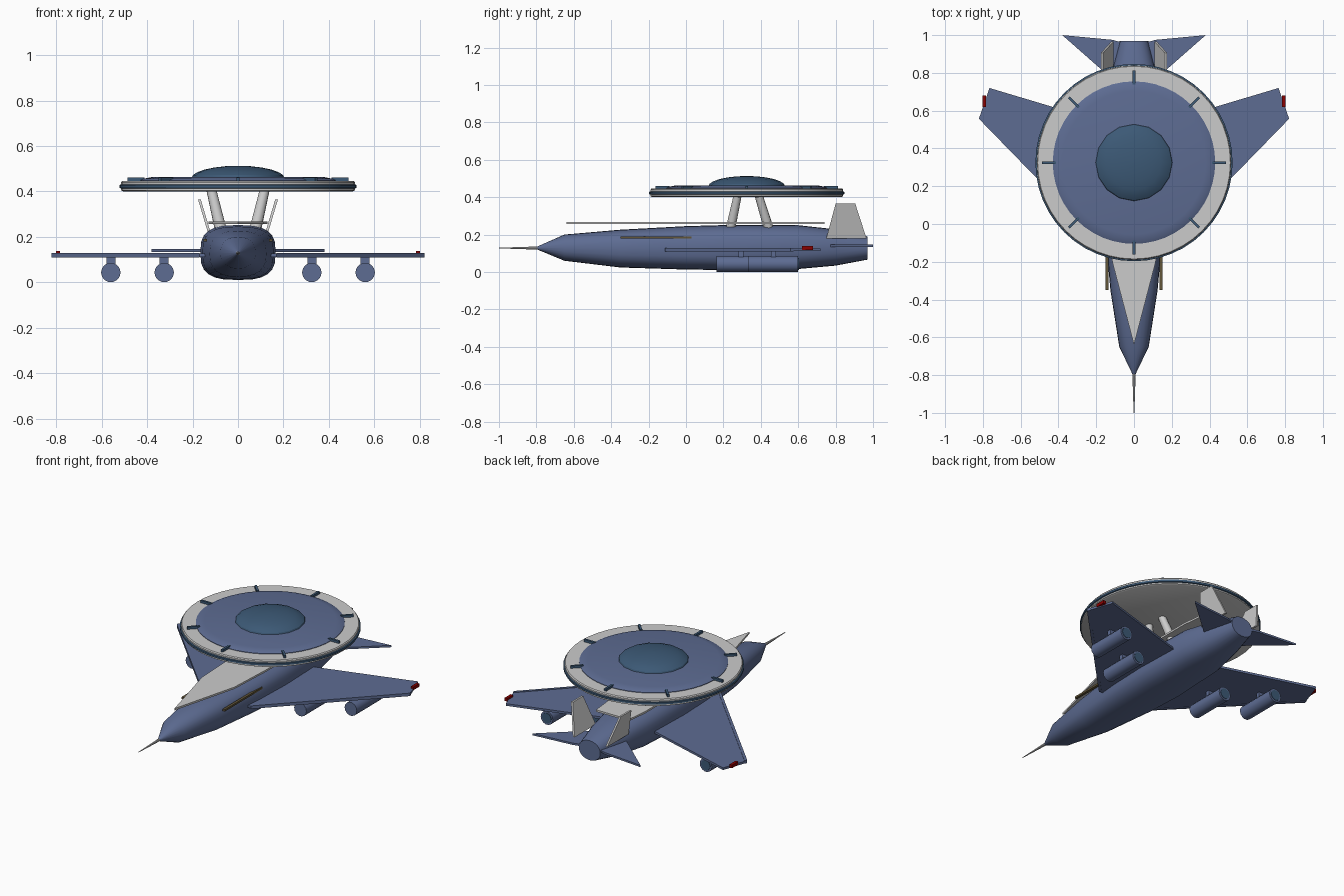
import bpy, bmesh, math
from mathutils import Vector

if "Cube" in bpy.data.objects:
    bpy.data.objects.remove(bpy.data.objects["Cube"])


def material(name, rgb):
    m = bpy.data.materials.new(name)
    m.diffuse_color = (*rgb, 1)
    m.use_nodes = True
    m.node_tree.nodes["Principled BSDF"].inputs["Base Color"].default_value = m.diffuse_color
    return m


BLUE = material("slate_blue", (0.11, 0.15, 0.29))
DARK = material("dark_blue", (0.045, 0.10, 0.18))
RED = material("red", (0.25, 0.0, 0.0))
BROWN = material("brown", (0.12, 0.09, 0.04))


def make(name, verts, faces, mat=None, smooth=None):
    me = bpy.data.meshes.new(name)
    me.from_pydata([tuple(v) for v in verts], [], faces)
    bm = bmesh.new()
    bm.from_mesh(me)
    bmesh.ops.recalc_face_normals(bm, faces=bm.faces)
    bm.to_mesh(me)
    bm.free()
    ob = bpy.data.objects.new(name, me)
    bpy.context.collection.objects.link(ob)
    if mat:
        me.materials.append(mat)
    if smooth:
        bpy.ops.object.select_all(action='DESELECT')
        ob.select_set(True)
        bpy.context.view_layer.objects.active = ob
        bpy.ops.object.shade_smooth_by_angle(angle=math.radians(smooth))
    return ob


def loft(name, rings, mat=None, smooth=None):
    n = len(rings[0])
    verts = [v for r in rings for v in r]
    faces = [(i * n + j, i * n + (j + 1) % n, (i + 1) * n + (j + 1) % n, (i + 1) * n + j)
             for i in range(len(rings) - 1) for j in range(n)]
    faces += [tuple(range(n)), tuple(range(len(verts) - n, len(verts)))]
    return make(name, verts, faces, mat, smooth)


def rod(name, a, b, r1, r2, n=12, mat=None):
    a, b = Vector(a), Vector(b)
    q = (b - a).to_track_quat('Z', 'Y')
    circ = [Vector((math.cos(t * math.tau / n), math.sin(t * math.tau / n), 0)) for t in range(n)]
    return loft(name, [[p + q @ (c * r) for c in circ] for p, r in ((a, r1), (b, r2))], mat, 35)


def lathe(name, profile, n, mat=None, smooth=30):
    cy = 0.325
    return loft(name, [[(r * math.cos(t * math.tau / n), cy + r * math.sin(t * math.tau / n), z)
                        for t in range(n)] for r, z in profile], mat, smooth)


def slab(name, pts, z0, z1, mat=None):
    return loft(name, [[(x, y, z) for x, y in pts] for z in (z0, z1)], mat)


def box(name, c, s, mat=None):
    x, y, z = c
    a, b, h = (k / 2 for k in s)
    return slab(name, [(x - a, y - b), (x + a, y - b), (x + a, y + b), (x - a, y + b)], z - h, z + h, mat)


# Fuselage: superellipse sections (y, half width, bottom, top, exponent)
sections = [(-0.80, 0.006, 0.122, 0.134, 2), (-0.65, 0.078, 0.06, 0.20, 2.2),
            (-0.35, 0.125, 0.024, 0.226, 2.5), (0.0, 0.157, 0.013, 0.245, 2.8),
            (0.25, 0.166, 0.01, 0.252, 2.9), (0.6, 0.155, 0.016, 0.25, 2.7),
            (0.8, 0.118, 0.034, 0.228, 2.4), (0.97, 0.075, 0.066, 0.19, 2.1)]
rings = []
for y, w, lo, hi, e in sections:
    ring = []
    for k in range(24):
        c, s = math.cos(k * math.tau / 24), math.sin(k * math.tau / 24)
        ring.append((w * math.copysign(abs(c) ** (2 / e), c), y,
                     (lo + hi) / 2 + (hi - lo) / 2 * math.copysign(abs(s) ** (2 / e), s)))
    rings.append(ring)
loft("fuselage", rings, BLUE, 40)

# Nose probe and flat spine plate
rod("nose_probe", (0, -0.79, 0.128), (0, -1.0, 0.128), 0.009, 0.002, 10)
slab("spine_plate", [(0, -0.64), (0.115, -0.2), (0.13, 0.1), (0.13, 0.6), (0.115, 0.74),
                     (-0.115, 0.74), (-0.13, 0.6), (-0.13, 0.1), (-0.115, -0.2)], 0.256, 0.268)

# Radar disc: underside and rim, trim band, raised deck, dome
lathe("disc_body", [(0.505, 0.40), (0.515, 0.405), (0.515, 0.44), (0.51, 0.446)], 48)
lathe("disc_trim", [(0.512, 0.412), (0.522, 0.416), (0.522, 0.428), (0.512, 0.432)], 48, DARK)
lathe("disc_deck", [(0.43, 0.44), (0.43, 0.449), (0.415, 0.456), (0.38, 0.463)], 48, BLUE)
lathe("dome", [(0.206 * math.cos(a), 0.457 + 0.056 * math.sin(a))
               for a in (math.radians(d) for d in (0, 15, 30, 45, 60, 75, 88))], 16, DARK)

# Radial markers on the disc
for k in range(8):
    m = box("disc_marker", (0.45, 0, 0.452), (0.075, 0.014, 0.018), DARK)
    m.location = (0, 0.325, 0)
    m.rotation_euler.z = k * math.pi / 4

for s in (-1, 1):
    # Disc support struts
    for y0, y1 in ((0.24, 0.275), (0.44, 0.39)):
        rod("disc_strut", (s * 0.078, y0, 0.24), (s * 0.117, y1, 0.405), 0.026, 0.022)
    # Wing with leading edge strip and tip light
    slab("wing", [(s * x, y) for x, y in ((0.13, -0.11), (0.17, -0.11), (0.82, 0.56), (0.765, 0.72),
                                          (0.13, 0.53))], 0.112, 0.126, BLUE)
    slab("leading_edge", [(s * x, y) for x, y in ((0.17, -0.112), (0.822, 0.558), (0.815, 0.575),
                                                  (0.17, -0.09))], 0.110, 0.129, BLUE)
    box("wing_light", (s * 0.792, 0.65, 0.128), (0.018, 0.06, 0.02), RED)
    # Side intake rail
    box("intake_rail", (s * 0.144, -0.16, 0.185), (0.016, 0.38, 0.012), BROWN)
    # Tailplane
    slab("tailplane", [(s * x, y) for x, y in ((0.06, 0.74), (0.09, 0.745), (0.38, 1.0), (0.115, 0.975),
                                               (0.06, 0.96))], 0.134, 0.146, BLUE)
    # Canted fin
    fin = [(0.115, 0.75, 0.18), (0.115, 0.965, 0.18), (0.17, 0.905, 0.365), (0.17, 0.80, 0.365)]
    loft("tail_fin", [[(s * (x + d), y, z) for x, y, z in fin] for d in (-0.006, 0.006)])
    # Underwing pods on short pylons
    for x, y in ((0.325, 0.295), (0.56, 0.467)):
        rod("pod", (s * x, y - 0.133, 0.043), (s * x, y + 0.133, 0.043), 0.043, 0.043, 14, BLUE)
        rod("pod_exhaust", (s * x, y + 0.12, 0.043), (s * x, y + 0.136, 0.043), 0.032, 0.032, 14, DARK)
        box("pylon", (s * x, y, 0.098), (0.04, 0.026, 0.036), BLUE)
